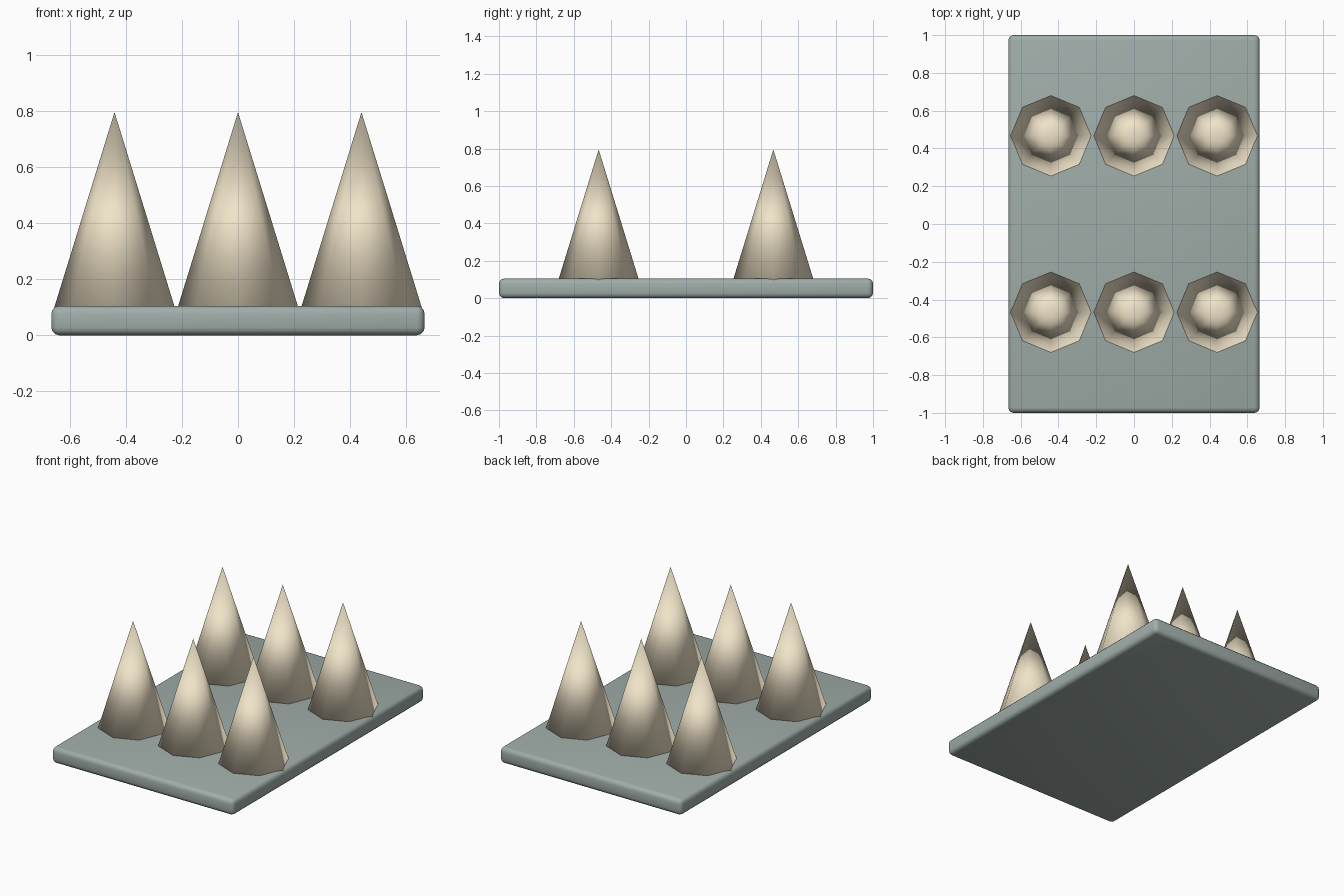
import bpy

if "Cube" in bpy.data.objects:
    bpy.data.objects.remove(bpy.data.objects["Cube"])


def material(name, color):
    mat = bpy.data.materials.new(name)
    mat.diffuse_color = (*color, 1)
    mat.use_nodes = True
    mat.node_tree.nodes["Principled BSDF"].inputs["Base Color"].default_value = mat.diffuse_color
    return mat


slab_mat = material("grey_green", (0.35, 0.42, 0.40))
spike_mat = material("bone", (0.87, 0.77, 0.58))

# Base slab with softened edges
bpy.ops.mesh.primitive_cube_add(size=1, location=(0, 0, 0.0525))
slab = bpy.context.object
slab.name = "base_slab"
slab.scale = (1.33, 2.0, 0.105)
bpy.ops.object.transform_apply(location=False, rotation=False, scale=True)
bevel = slab.modifiers.new("soft_edges", 'BEVEL')
bevel.width = 0.028
bevel.segments = 3
slab.data.materials.append(slab_mat)
bpy.ops.object.shade_smooth()

# Two rows of three eight-sided spikes, base sunk slightly into the slab
BASE_Z, TIP_Z = 0.095, 0.795
for row, y in (("front", -0.467), ("back", 0.467)):
    for side, x in (("left", -0.44), ("middle", 0), ("right", 0.44)):
        bpy.ops.mesh.primitive_cone_add(
            vertices=8, radius1=0.216, radius2=0, depth=TIP_Z - BASE_Z,
            location=(x, y, (BASE_Z + TIP_Z) / 2))
        spike = bpy.context.object
        spike.name = f"spike_{row}_{side}"
        spike.data.materials.append(spike_mat)
        bpy.ops.object.shade_smooth()
